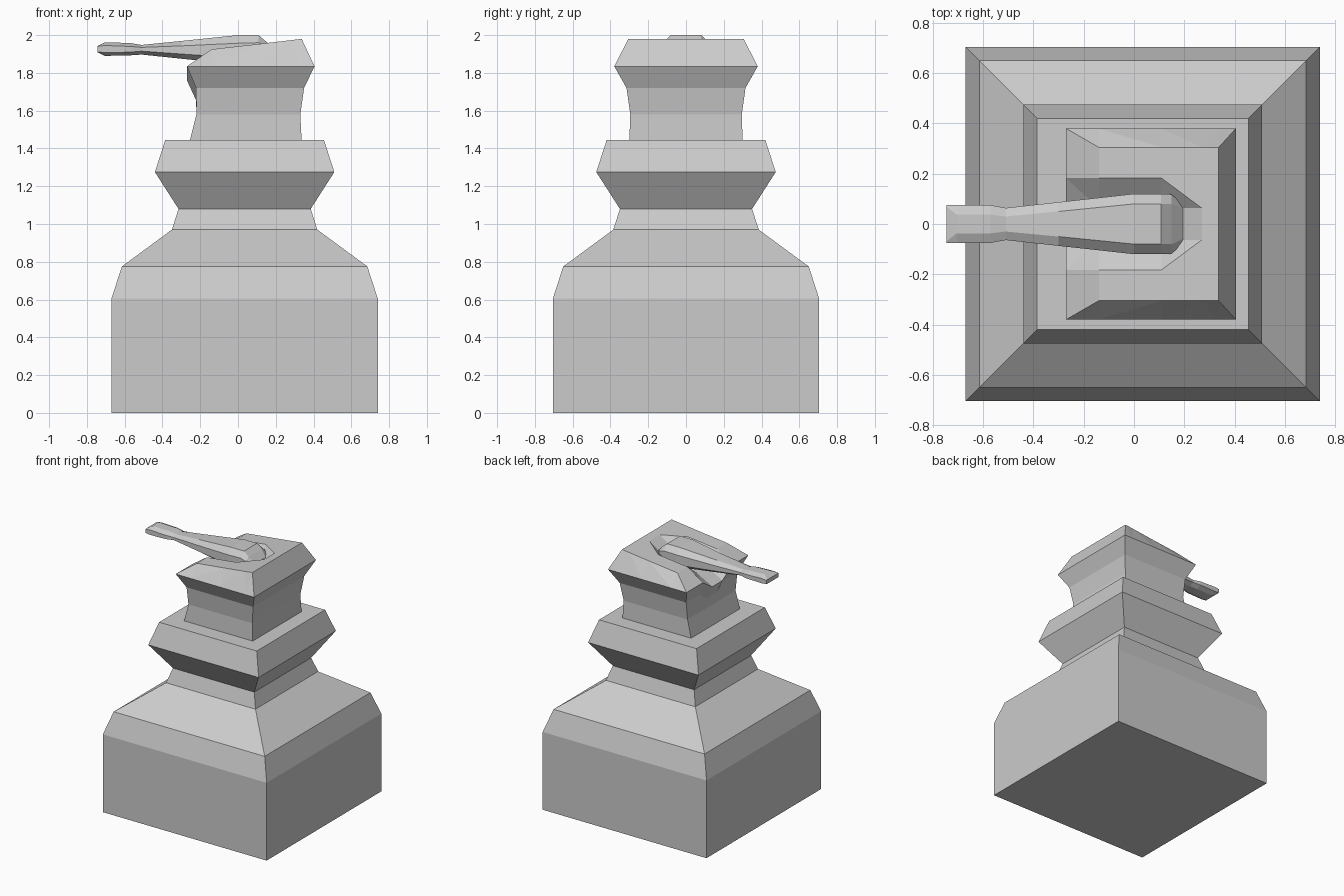
import bpy

if "Cube" in bpy.data.objects:
    bpy.data.objects.remove(bpy.data.objects["Cube"])


def make(name, verts, faces):
    me = bpy.data.meshes.new(name)
    me.from_pydata(verts, [], faces)
    import bmesh
    bm = bmesh.new()
    bm.from_mesh(me)
    bmesh.ops.recalc_face_normals(bm, faces=bm.faces)
    bm.to_mesh(me)
    bm.free()
    ob = bpy.data.objects.new(name, me)
    bpy.context.collection.objects.link(ob)
    return ob


def bridge(a, b, n):
    """Quads between two rings starting at indices a and b."""
    return [(a + k, a + (k + 1) % n, b + (k + 1) % n, b + k) for k in range(n)]


def loft(name, rings):
    n = len(rings[0])
    verts = [p for r in rings for p in r]
    faces = [f for i in range(len(rings) - 1) for f in bridge(i * n, i * n + n, n)]
    faces += [tuple(range(n)), tuple(range(len(verts) - n, len(verts)))]
    return make(name, verts, faces)


# Square stepped body: half width, height
profile = [(.705, 0), (.705, .605), (.65, .775), (.385, .97), (.35, 1.08),
           (.475, 1.275), (.42, 1.445)]
CX = .035
loft("body", [[(CX - h, -h, z), (CX + h, -h, z), (CX + h, h, z), (CX - h, h, z)]
              for h, z in profile])

# Head: top surface is a grid with a pouring channel pressed into it
cols = [(-.27, 1.835), (-.14, 1.925), (.11, 1.953), (.27, 1.972), (.337, 1.98), (.405, 1.835)]
rows = [-.38, -.305, -.182, -.063, .063, .182, .305, .38]
channel = [.075, .095, .095, 0, 0, 0]
nx, ny = len(cols), len(rows)
verts, faces = [], []
for i, (x, z) in enumerate(cols):
    for j, y in enumerate(rows):
        h = 1.835 if j in (0, ny - 1) else z
        verts.append((x, y, h - channel[i] if j in (3, 4) else h))
for i in range(nx - 1):
    for j in range(ny - 1):
        a, b, c, d = i * ny + j, (i + 1) * ny + j, (i + 1) * ny + j + 1, i * ny + j + 1
        # split corners along their mitre
        if (i < 3) == (j < 4):
            faces += [(a, b, c), (a, c, d)]
        else:
            faces += [(a, b, d), (b, c, d)]

# Neck: rings hang from the head's rim, with a small lip under the channel
rim = ([i * ny for i in range(nx)] + [(nx - 1) * ny + j for j in range(1, ny)]
       + [i * ny + ny - 1 for i in range(nx - 2, -1, -1)] + [j for j in range(ny - 2, 0, -1)])
previous = rim
for left, right, hy, z in [(-.222, .35, .315, 1.72), (-.22, .33, .295, 1.58),
                           (-.255, .337, .30, 1.44)]:
    ring = []
    for k in rim:
        x, y, _ = verts[k]
        lip = k in (3, 4) and z == 1.72
        ring.append(len(verts))
        verts.append((left + (x + .27) / .675 * (right - left),
                      y if lip else y * hy / .38, 1.655 if lip else z))
    n = len(ring)
    for k in range(n):
        m = (k + 1) % n
        faces.append((previous[k], previous[m], ring[m], ring[k]))
    previous = ring
faces.append(tuple(previous))
make("head", verts, faces)

# Lever: x, flat half width, side half width, then heights from top to bottom
sections = [
    (-.745, .068, .075, 1.942, 1.94, 1.912, 1.91),
    (-.705, .037, .075, 1.962, 1.945, 1.907, 1.89),
    (-.57, .037, .075, 1.958, 1.94, 1.91, 1.893),
    (-.51, .03, .064, 1.948, 1.935, 1.915, 1.897),
    (-.30, .05, .087, 1.969, 1.943, 1.90, 1.875),
    (0, .08, .12, 2.0, 1.957, 1.88, 1.845),
    (.108, .08, .12, 2.0, 1.96, 1.88, 1.845),
    (.15, .08, .118, 1.965, 1.945, 1.88, 1.845),
    (.195, .06, .075, 1.92, 1.91, 1.87, 1.85),
]
loft("lever", [[(x, -t, a), (x, t, a), (x, s, b), (x, s, c),
                (x, t, d), (x, -t, d), (x, -s, c), (x, -s, b)]
               for x, t, s, a, b, c, d in sections])
